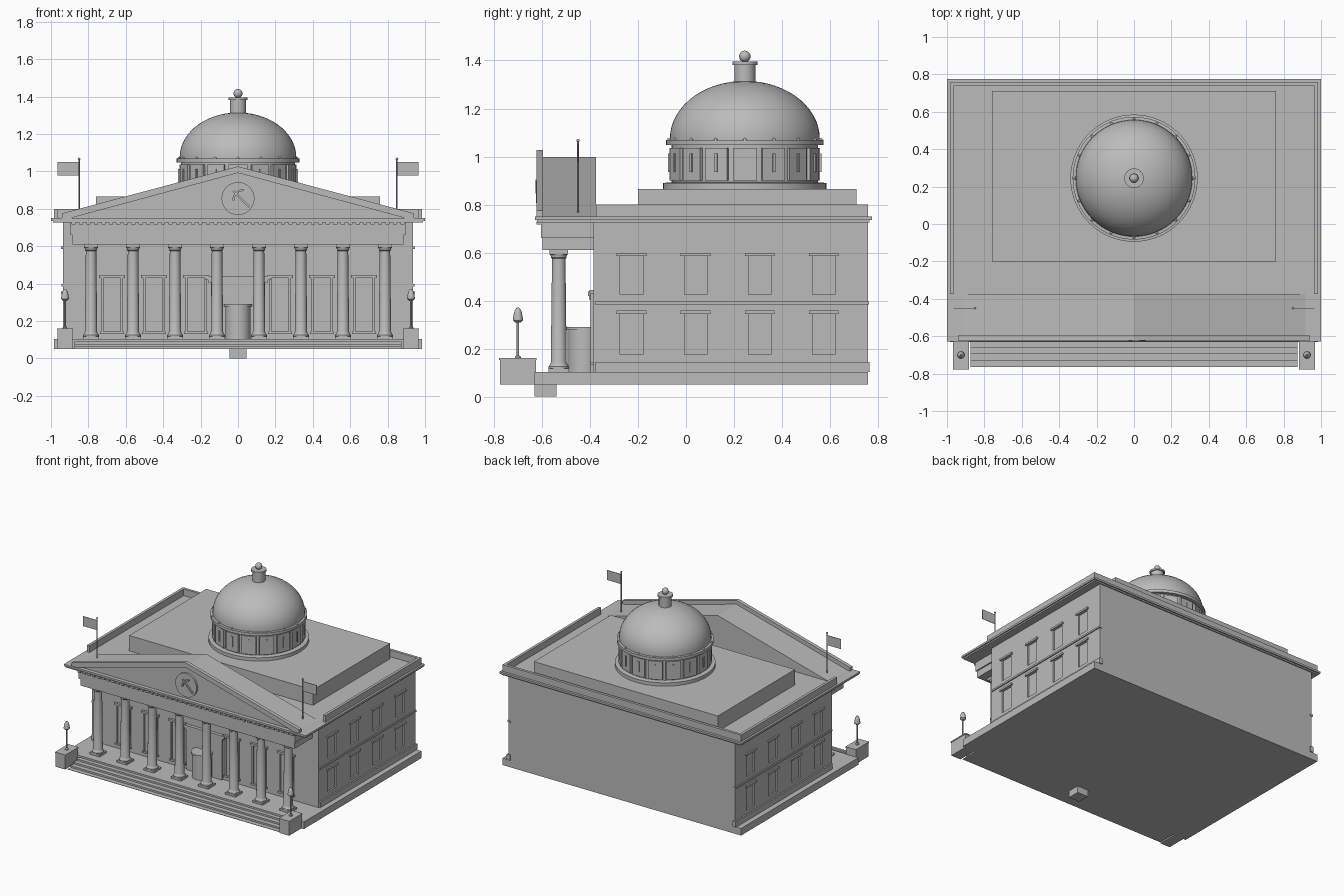
import bpy, bmesh
from math import pi, sin, cos, radians
from mathutils import Matrix, Vector

if "Cube" in bpy.data.objects:
    bpy.data.objects.remove(bpy.data.objects["Cube"])

stone = bpy.data.materials.new("grey_stone")
stone.use_nodes = True
GREY = (0.5, 0.5, 0.5, 1)
stone.diffuse_color = GREY
stone.node_tree.nodes["Principled BSDF"].inputs["Base Color"].default_value = GREY


def finish(name, bm, smooth=False):
    bmesh.ops.recalc_face_normals(bm, faces=bm.faces)
    me = bpy.data.meshes.new(name)
    bm.to_mesh(me)
    bm.free()
    me.materials.append(stone)
    ob = bpy.data.objects.new(name, me)
    bpy.context.scene.collection.objects.link(ob)
    if smooth:
        me.polygons.foreach_set("use_smooth", [True] * len(me.polygons))
        me.set_sharp_from_angle(angle=radians(35))
    return ob


def add_box(bm, x0, x1, y0, y1, z0, z1, rot=Matrix()):
    size = Matrix.Diagonal((x1 - x0, y1 - y0, z1 - z0, 1))
    mid = Matrix.Translation(((x0 + x1) / 2, (y0 + y1) / 2, (z0 + z1) / 2))
    bmesh.ops.create_cube(bm, size=1, matrix=rot @ mid @ size)


def boxes(name, items, mirror=False):
    bm = bmesh.new()
    for b in items:
        add_box(bm, *b)
        if mirror:
            add_box(bm, -b[1], -b[0], *b[2:])
    return finish(name, bm)


def wide(half, *rest):
    return (-half, half, *rest)


def lathe(name, profile, places, segs=24):
    """Spin a (radius, z) profile at each (x, y) place."""
    bm = bmesh.new()
    for px, py in places:
        rings = [[bm.verts.new((px + r * cos(2 * pi * i / segs), py + r * sin(2 * pi * i / segs), z))
                  for i in range(segs)] for r, z in profile]
        for a, b in zip(rings, rings[1:]):
            for i in range(segs):
                j = (i + 1) % segs
                bm.faces.new((a[i], a[j], b[j], b[i]))
        bm.faces.new(rings[0][::-1])
        bm.faces.new(rings[-1])
    return finish(name, bm, True)


def extrude_y(name, outline, y0, y1):
    """Extrude an (x, z) outline from y0 to y1."""
    bm = bmesh.new()
    face = bm.faces.new([bm.verts.new((x, y0, z)) for x, z in outline])
    out = bmesh.ops.extrude_face_region(bm, geom=[face])
    bmesh.ops.translate(bm, vec=(0, y1 - y0, 0),
                        verts=[v for v in out["geom"] if isinstance(v, bmesh.types.BMVert)])
    return finish(name, bm)


def balls(name, radius, centres):
    bm = bmesh.new()
    for c in centres:
        bmesh.ops.create_uvsphere(bm, u_segments=16, v_segments=10, radius=radius,
                                  matrix=Matrix.Translation(c))
    return finish(name, bm, True)


# Plinth, steps and the small block under the entrance
boxes("plinth", [wide(0.985, -0.63, 0.757, 0.05, 0.103)])
boxes("front_steps", [wide(0.873, -0.66 - 0.035 * i, -0.62, 0.05, 0.09 - 0.0125 * i) for i in range(4)])
boxes("under_block", [wide(0.045, -0.63, -0.54, 0, 0.06)])
boxes("step_pedestals", [(0.885, 0.965, -0.775, -0.625, 0.05, 0.152),
                         (0.882, 0.968, -0.778, -0.622, 0.152, 0.16)], True)

# Main hall with recessed side windows
hall = boxes("hall", [wide(0.935, -0.385, 0.757, 0.1, 0.735)])
window_y = [-0.227 + 0.267 * i for i in range(4)]
rows = ((0.175, 0.345), (0.425, 0.585))
cutter = boxes("window_cutter", [(0.923, 0.96, y - 0.047, y + 0.047, a, b)
                                 for y in window_y for a, b in rows], True)
cutter.hide_render = True
cutter.hide_viewport = True
cut = hall.modifiers.new("windows", "BOOLEAN")
cut.operation = "DIFFERENCE"
cut.solver = "EXACT"
cut.object = cutter
boxes("side_lintels", [(0.93, 0.946, y - 0.062, y + 0.062, b, b + 0.014)
                       for y in window_y for a, b in rows], True)
boxes("side_bands", [(0.92, 0.946, -0.38, 0.765, 0.103, 0.145),
                     (0.92, 0.943, -0.38, 0.762, 0.384, 0.397)], True)

# Front windows: raised frame, pane, lintel and sill
front = []
for x in (0.2245, 0.449, 0.6735):
    front += [(x - 0.058, x - 0.046, -0.397, -0.38, 0.145, 0.43),
              (x + 0.046, x + 0.058, -0.397, -0.38, 0.145, 0.43),
              (x - 0.046, x + 0.046, -0.388, -0.38, 0.145, 0.43),
              (x - 0.07, x + 0.07, -0.402, -0.38, 0.43, 0.445),
              (x - 0.065, x + 0.065, -0.4, -0.38, 0.132, 0.145)]
boxes("front_windows", front, True)

# Entrance: surround and round porch
boxes("door_surround", [wide(0.145, -0.398, -0.38, 0.1, 0.415), wide(0.16, -0.403, -0.38, 0.405, 0.42),
                        wide(0.175, -0.409, -0.38, 0.42, 0.438)])
lathe("round_porch", [(0.068, 0.1), (0.068, 0.278), (0.074, 0.278), (0.074, 0.29)], [(0, -0.425)], 32)

# Colonnade
column_x = [0.2245 * (i - 3.5) for i in range(8)]
lathe("columns", [(0.042, 0.115), (0.042, 0.126), (0.036, 0.134), (0.033, 0.142), (0.028, 0.575),
                  (0.033, 0.58), (0.033, 0.586), (0.038, 0.594)], [(x, -0.53) for x in column_x])
boxes("column_plinths", [(x - 0.042, x + 0.042, -0.572, -0.488, 0.1, 0.117) for x in column_x])
boxes("column_caps", [(x - 0.038, x + 0.038, -0.568, -0.492, 0.593, 0.612) for x in column_x])

# Entablature, dentils and cornice
boxes("entablature", [wide(0.885, -0.597, -0.38, 0.61, 0.66), wide(0.895, -0.603, -0.38, 0.66, 0.735)])
boxes("dentils", [(x, x + 0.022, -0.622, -0.6, 0.716, 0.73)
                  for x in [-0.891 + 0.04 * i for i in range(45)]])
boxes("cornice", [wide(0.99, -0.62, 0.765, 0.726, 0.738), wide(1.0, -0.628, 0.775, 0.736, 0.75)])
boxes("parapet", [(-0.985, -0.965, -0.375, 0.757, 0.74, 0.8), (0.965, 0.985, -0.375, 0.757, 0.74, 0.8),
                  wide(0.97, 0.737, 0.757, 0.74, 0.8)])

# Pediment: gable roof, raking cornice and round medallion
extrude_y("gable_roof", [(-0.92, 0.749), (0.92, 0.749), (0, 0.998)], -0.6, -0.375)
extrude_y("raking_cornice", [(-0.94, 0.749), (-0.94, 0.776), (0, 1.027), (0.94, 0.776),
                             (0.94, 0.749), (0.9, 0.749), (0, 0.992), (-0.9, 0.749)], -0.622, -0.595)
disc = [(0.088 * cos(pi * i / 16), 0.855 + 0.088 * sin(pi * i / 16)) for i in range(32)]
extrude_y("medallion", disc, -0.615, -0.59)

# Carved digging tool on the medallion
handle = bmesh.new()
turn = Matrix.Translation((0.01, 0, 0.86)) @ Matrix.Rotation(radians(45), 4, "Y")
add_box(handle, -0.05, 0.07, -0.625, -0.612, -0.005, 0.005, turn)
finish("carved_handle", handle)
arc = [radians(90 + 6 * i) for i in range(16)]
head = [(0.03 + 0.06 * cos(a), 0.845 + 0.06 * sin(a)) for a in arc]
head += [(0.03 + 0.05 * cos(a), 0.845 + 0.05 * sin(a)) for a in reversed(arc)]
extrude_y("carved_head", head, -0.627, -0.612)

# Attic, drum and dome
CY = 0.245
boxes("attic", [wide(0.76, -0.2, 0.71, 0.745, 0.865)])
lathe("drum", [(0.34, 0.86), (0.34, 0.89), (0.305, 0.893), (0.305, 1.047), (0.328, 1.047), (0.328, 1.068),
               (0.31, 1.07)], [(0, CY)], 64)
lathe("dome", [(0.312, 1.06)] + [(0.312 * cos(t), 1.075 + 0.24 * sin(t))
      for t in [radians(6 * i) for i in range(15)]] + [(0.005, 1.315)], [(0, CY)], 64)
panels, slits = bmesh.new(), bmesh.new()
studs = []
for i in range(16):
    spin = Matrix.Translation((0, CY, 0)) @ Matrix.Rotation(2 * pi * i / 16, 4, "Z")
    add_box(panels, 0.29, 0.314, -0.05, 0.05, 0.9, 1.036, spin)
    add_box(slits, 0.3, 0.32, -0.006, 0.006, 0.935, 1.012, spin)
    studs.append(spin @ Vector((0.316, 0, 1.07)))
finish("drum_panels", panels)
finish("drum_slits", slits)
balls("drum_studs", 0.007, studs)
lathe("lantern", [(0.044, 1.29), (0.044, 1.382), (0.052, 1.382), (0.052, 1.395)], [(0, CY)], 32)
balls("finial", 0.024, [(0, CY, 1.417)])

# Flags
SIDES = (-1, 1)
lathe("flag_poles", [(0.004, 0.75), (0.004, 1.065)], [(s * 0.85, -0.45) for s in SIDES], 10)
balls("flag_pole_knobs", 0.007, [(s * 0.85, -0.45, 1.067) for s in SIDES])
boxes("flags", [(0.852, 0.965, -0.452, -0.448, 0.977, 1.05)], True)

# Lamps on the pedestals
lamp_spots = [(s * 0.925, -0.7) for s in SIDES]
lathe("lamp_posts", [(0.012, 0.158), (0.012, 0.166), (0.005, 0.172), (0.005, 0.32)], lamp_spots, 12)
lathe("lamp_heads", [(0.01, 0.308), (0.021, 0.318), (0.021, 0.324), (0.016, 0.352), (0.011, 0.363),
                     (0.004, 0.372)], lamp_spots, 16)
